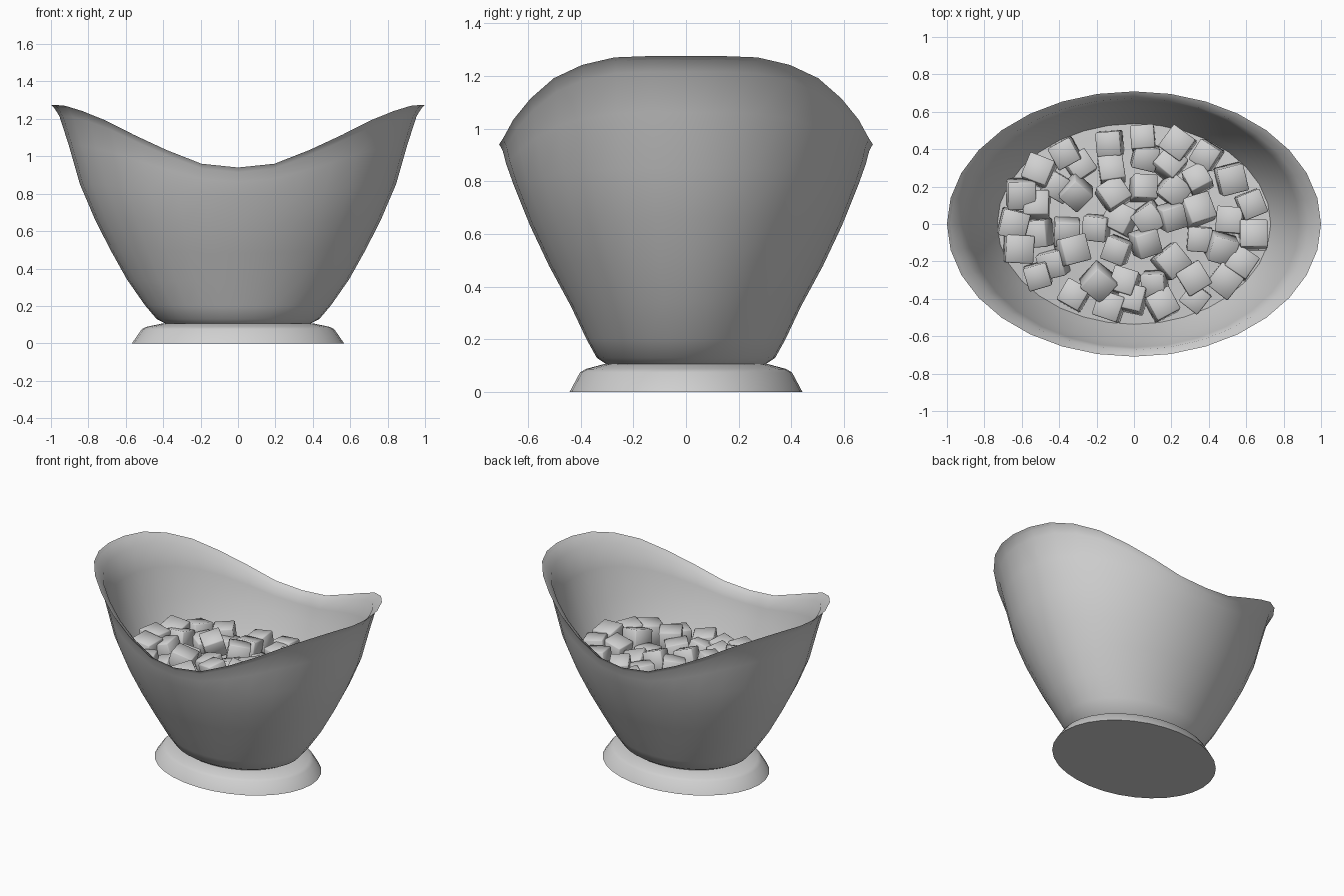
import bpy, bmesh, math, random
from mathutils import Matrix, Vector, Euler

if "Cube" in bpy.data.objects:
    bpy.data.objects.remove(bpy.data.objects["Cube"], do_unlink=True)

SEGMENTS = 32
random.seed(4)


def material(name, rgb):
    mat = bpy.data.materials.new(name)
    mat.use_nodes = True
    mat.diffuse_color = (*rgb, 1)
    mat.node_tree.nodes["Principled BSDF"].inputs["Base Color"].default_value = (*rgb, 1)
    return mat


grey = material("light grey", (0.63, 0.63, 0.63))

# Share of the end-to-side height change, from the ends (1) to the sides (0)
SWOOP = (1, 1, 0.985, 0.9, 0.75, 0.52, 0.28, 0.06, 0)


def swoop(i):
    quarter = SEGMENTS // 4
    step = i % (2 * quarter)
    return SWOOP[min(step, 2 * quarter - step)]


def add_ring(bm, rx, ry, z_end, z_side):
    """Oval ring whose height runs from z_end at the ends to z_side at the sides."""
    verts = []
    for i in range(SEGMENTS):
        a = math.tau * i / SEGMENTS
        z = z_side + (z_end - z_side) * swoop(i)
        verts.append(bm.verts.new((rx * math.cos(a), ry * math.sin(a), z)))
    return verts


def finish(bm, name, angle):
    bmesh.ops.recalc_face_normals(bm, faces=bm.faces)
    mesh = bpy.data.meshes.new(name)
    bm.to_mesh(mesh)
    bm.free()
    obj = bpy.data.objects.new(name, mesh)
    bpy.context.collection.objects.link(obj)
    mesh.materials.append(grey)
    bpy.ops.object.select_all(action="DESELECT")
    obj.select_set(True)
    bpy.context.view_layer.objects.active = obj
    bpy.ops.object.shade_smooth_by_angle(angle=math.radians(angle))


def loft(name, rings, cap_start=False, angle=50):
    bm = bmesh.new()
    loops = [add_ring(bm, *r) for r in rings]
    for low, high in zip(loops, loops[1:]):
        for i in range(SEGMENTS):
            j = (i + 1) % SEGMENTS
            bm.faces.new((low[i], low[j], high[j], high[i]))
    if cap_start:
        bm.faces.new(loops[0])
    finish(bm, name, angle)


# Foot: low flared plinth, closed underneath
loft("foot", [(0.567, 0.442, 0, 0), (0.515, 0.402, 0.075, 0.075), (0.49, 0.38, 0.088, 0.088),
              (0.4, 0.31, 0.107, 0.107), (0.36, 0.27, 0.108, 0.108)], cap_start=True)

# Tub: oval outer wall and inner wall meeting at the flared rim
outer = [(0.39, 0.304, 0.107, 0.107), (0.435, 0.338, 0.13, 0.13), (0.497, 0.376, 0.203, 0.198),
         (0.594, 0.437, 0.342, 0.327), (0.684, 0.52, 0.503, 0.48), (0.765, 0.593, 0.663, 0.635),
         (0.845, 0.654, 0.85, 0.787), (0.905, 0.682, 1.06, 0.865), (0.955, 0.695, 1.215, 0.915),
         (0.985, 0.704, 1.262, 0.933)]
WALL = 0.022
inner = [(rx - WALL, ry - WALL, ze, zs) for rx, ry, ze, zs in outer[:-1]]
rim = [(1, 0.709, 1.275, 0.94)]
loft("tub", outer + rim + inner[::-1], angle=60)


# Bed of ice: gently dished oval inside the tub
def bed_height(x, y):
    return 0.6 + 0.04 * (x / 0.74) ** 2 - 0.04 * (y / 0.55) ** 2


bm = bmesh.new()
edge = [bm.verts.new((0.74 * math.cos(a), 0.55 * math.sin(a), 0))
        for a in (math.tau * i / SEGMENTS for i in range(SEGMENTS))]
middle = bm.verts.new((0, 0, 0))
for i in range(SEGMENTS):
    bm.faces.new((middle, edge[i], edge[(i + 1) % SEGMENTS]))
for v in bm.verts:
    v.co.z = bed_height(v.co.x, v.co.y)
finish(bm, "ice_bed", 50)

# Ice cubes: tumbled, slightly bevelled blocks (spots in hundredths)
SPOTS = [(-13, 43), (5, 48), (25, 46), (40, 38), (52, 24), (66, 11), (65, -6), (61, -22),
         (51, -31), (47, -13), (52, 2), (34, 24), (19, 32), (6, 36), (-12, 29), (-29, 31),
         (-38, 39), (-52, 29), (-64, 17), (-52, 10), (-41, 20), (-31, 17), (-68, 0), (-65, -14),
         (-52, -28), (-43, -21), (-52, -5), (-36, -4), (-33, -14), (-20, -2), (-7, 3), (-11, 16),
         (5, 19), (21, 18), (8, 3), (20, 4), (34, 7), (35, -8), (6, -10), (-9, -14),
         (20, -20), (32, -29), (33, -40), (15, -43), (11, -32), (-5, -31), (-1, -40), (-13, -44),
         (-19, -31), (-32, -38)]
bm = bmesh.new()
for px, py in SPOTS:
    x, y = px / 100, py / 100
    # Cubes by the wall are drawn in a little and ride higher on its slope
    reach = math.hypot(x / 0.74, y / 0.53)
    pull = min(1, 0.87 / max(reach, 0.01))
    x, y = x * pull, y * pull
    lift = 0.065 if reach > 0.75 else random.uniform(0.015, 0.085)
    size = random.uniform(0.125, 0.15)
    tilt = 0.18 if reach > 0.75 else 0.3
    turn = Euler((random.uniform(-tilt, tilt), random.uniform(-tilt, tilt),
                  math.atan2(y, x) + random.uniform(-0.3, 0.3)))
    place = Matrix.Translation(Vector((x, y, bed_height(x, y) + lift))) @ turn.to_matrix().to_4x4()
    bmesh.ops.create_cube(bm, size=size, matrix=place)
bmesh.ops.bevel(bm, geom=bm.edges[:], offset=0.006, segments=1, affect="EDGES", profile=0.5)
finish(bm, "ice_cubes", 50)
